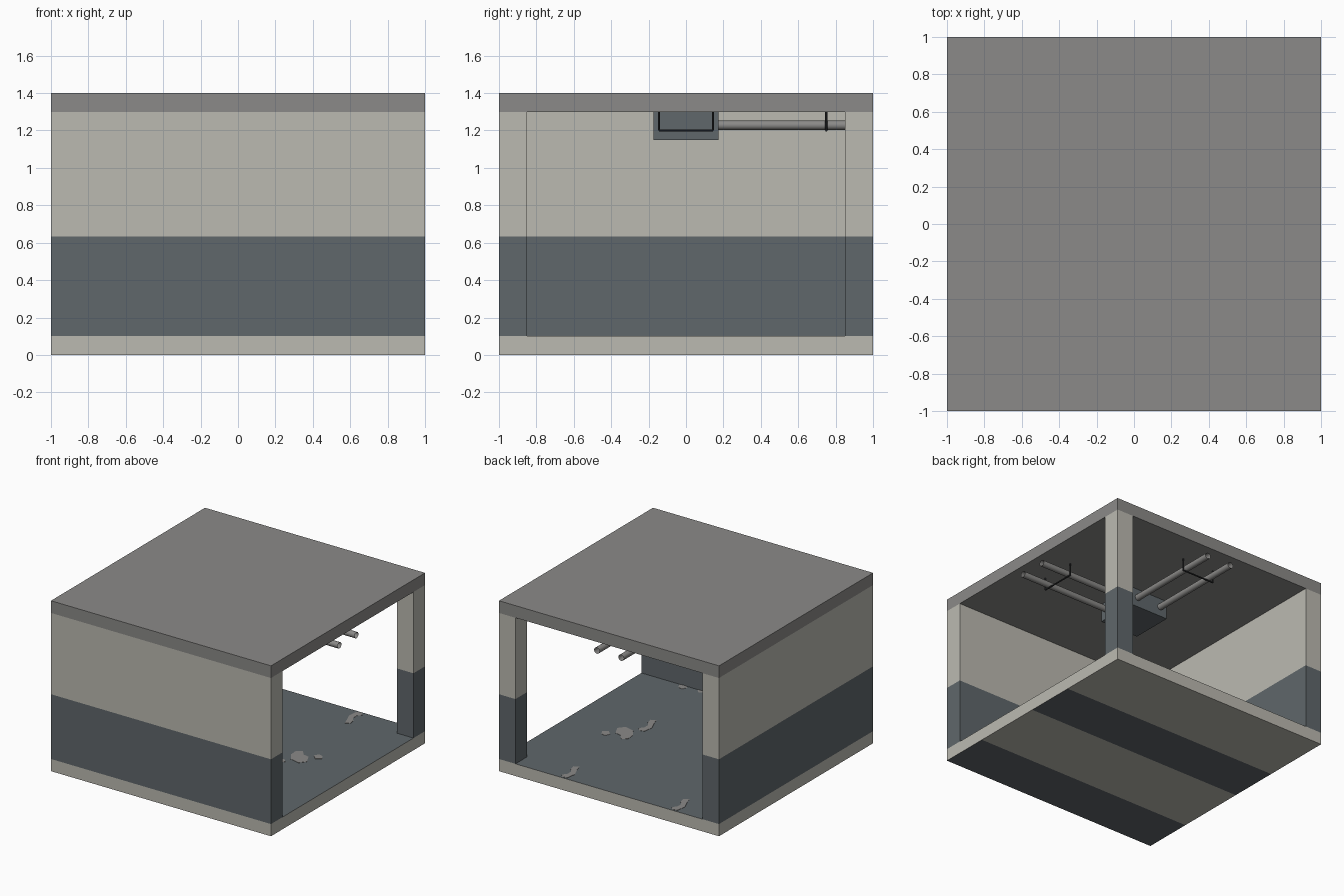
import bpy, bmesh, math
from mathutils import Matrix, Vector

cube = bpy.data.objects.get("Cube")
if cube:
    bpy.data.objects.remove(cube, do_unlink=True)


def material(name, rgb):
    mat = bpy.data.materials.new(name)
    mat.use_nodes = True
    colour = (*rgb, 1)
    mat.diffuse_color = colour
    mat.node_tree.nodes["Principled BSDF"].inputs["Base Color"].default_value = colour
    return mat


plaster = material("pale plaster", (0.50, 0.49, 0.44))
paint = material("slate paint", (0.115, 0.135, 0.146))
concrete = material("grey concrete", (0.258, 0.254, 0.246))
steel = material("dark steel", (0.025, 0.027, 0.03))

HALF, INNER = 1.0, 0.85
FLOOR, BAND, CEILING, TOP = 0.1, 0.632, 1.3, 1.4


def finish(name, bm, *mats):
    bmesh.ops.recalc_face_normals(bm, faces=bm.faces)
    mesh = bpy.data.meshes.new(name)
    bm.to_mesh(mesh)
    bm.free()
    obj = bpy.data.objects.new(name, mesh)
    bpy.context.collection.objects.link(obj)
    for mat in mats:
        mesh.materials.append(mat)
    return obj


def prism(outline, z0, z1):
    """Footprint extruded from z0 up to z1."""
    bm = bmesh.new()
    face = bm.faces.new([bm.verts.new((x, y, z0)) for x, y in outline])
    top = bmesh.ops.extrude_face_region(bm, geom=[face], use_keep_orig=True)
    verts = [v for v in top["geom"] if isinstance(v, bmesh.types.BMVert)]
    bmesh.ops.translate(bm, verts=verts, vec=(0, 0, z1 - z0))
    bmesh.ops.recalc_face_normals(bm, faces=bm.faces)
    return bm


def rect(x0, x1, y0, y1):
    return [(x0, y0), (x1, y0), (x1, y1), (x0, y1)]


def cut(bm, point, normal):
    bmesh.ops.bisect_plane(bm, geom=bm.verts[:] + bm.edges[:] + bm.faces[:],
                           plane_co=point, plane_no=normal)


# Floor slab: painted top, plaster edges, striped underside
bm = prism(rect(-HALF, HALF, -HALF, HALF), 0, FLOOR)
for y in (-0.59, 0, 0.415):
    cut(bm, (0, y, 0), (0, 1, 0))
bm.normal_update()
for f in bm.faces:
    y = f.calc_center_median().y
    stripe = f.normal.z < -0.5 and y % 1 < 0.415
    f.material_index = int(f.normal.z > 0.5 or stripe)
finish("floor_slab", bm, plaster, paint)

# Walls and the free corner pillar, painted below the band height
corner_walls = [(-HALF, -HALF), (HALF, -HALF), (HALF, -INNER),
                (-INNER, -INNER), (-INNER, HALF), (-HALF, HALF)]
for name, outline in (("corner_walls", corner_walls),
                      ("corner_pillar", rect(INNER, HALF, INNER, HALF))):
    bm = prism(outline, FLOOR, CEILING)
    cut(bm, (0, 0, BAND), (0, 0, 1))
    for f in bm.faces:
        f.material_index = int(f.calc_center_median().z < BAND)
    finish(name, bm, plaster, paint)

# Roof slab
finish("roof_slab", prism(rect(-HALF, HALF, -HALF, HALF), CEILING, TOP), concrete)

# Worn patches on the floor, repeating once per unit
patches = {
    "large_patch": [(0.465, 0.02), (0.42, 0.09), (0.415, 0.16), (0.455, 0.19),
                    (0.5, 0.14), (0.55, 0.13), (0.59, 0.05), (0.55, 0.0)],
    "small_patch": [(0.57, 0.17), (0.59, 0.21), (0.63, 0.2), (0.65, 0.16), (0.61, 0.13)],
    "curved_patch": [(0.43, 0.77), (0.47, 0.79), (0.46, 0.84), (0.43, 0.88), (0.43, 0.93),
                     (0.46, 0.96), (0.43, 0.99), (0.39, 0.98), (0.38, 0.9), (0.41, 0.83)],
}
for name, outline in patches.items():
    for dx in (0, -1):
        for dy in (0, -1):
            moved = [(x + dx, y + dy) for x, y in outline]
            finish(name, prism(moved, FLOOR, FLOOR + 0.002), concrete)

# Ceiling junction box
BOX = 0.175
finish("junction_box", prism(rect(-BOX, BOX, -BOX, BOX), 1.15, CEILING), paint)


def tube(bm, start, end, radius, sides, capped):
    a, b = Vector(start), Vector(end)
    turn = (b - a).to_track_quat("Z", "Y").to_matrix().to_4x4()
    bmesh.ops.create_cone(bm, segments=sides, radius1=radius, radius2=radius,
                          depth=(b - a).length, cap_ends=capped,
                          matrix=Matrix.Translation((a + b) / 2) @ turn)


# Open-ended pipe pairs and U-shaped hangers, towards each open side
PIPE_Z, ROD_Z, HANG, SPAN = 1.228, 1.2, 0.75, 0.145
for side, angle in (("left", 0), ("back", math.pi / 2)):
    spin = Matrix.Rotation(angle, 4, "Z")

    pipes = bmesh.new()
    for y in (-0.11, 0.11):
        tube(pipes, (BOX, y, PIPE_Z), (HALF, y, PIPE_Z), 0.025, 16, False)
    bmesh.ops.transform(pipes, matrix=spin, verts=pipes.verts)
    obj = finish(side + "_pipes", pipes, concrete)
    obj.data.shade_smooth()

    rods = bmesh.new()
    for y in (-SPAN, SPAN):
        tube(rods, (HANG, y, ROD_Z), (HANG, y, CEILING), 0.006, 8, True)
    tube(rods, (HANG, -SPAN, ROD_Z), (HANG, SPAN, ROD_Z), 0.006, 8, True)
    bmesh.ops.transform(rods, matrix=spin, verts=rods.verts)
    finish(side + "_pipe_hanger", rods, steel)
